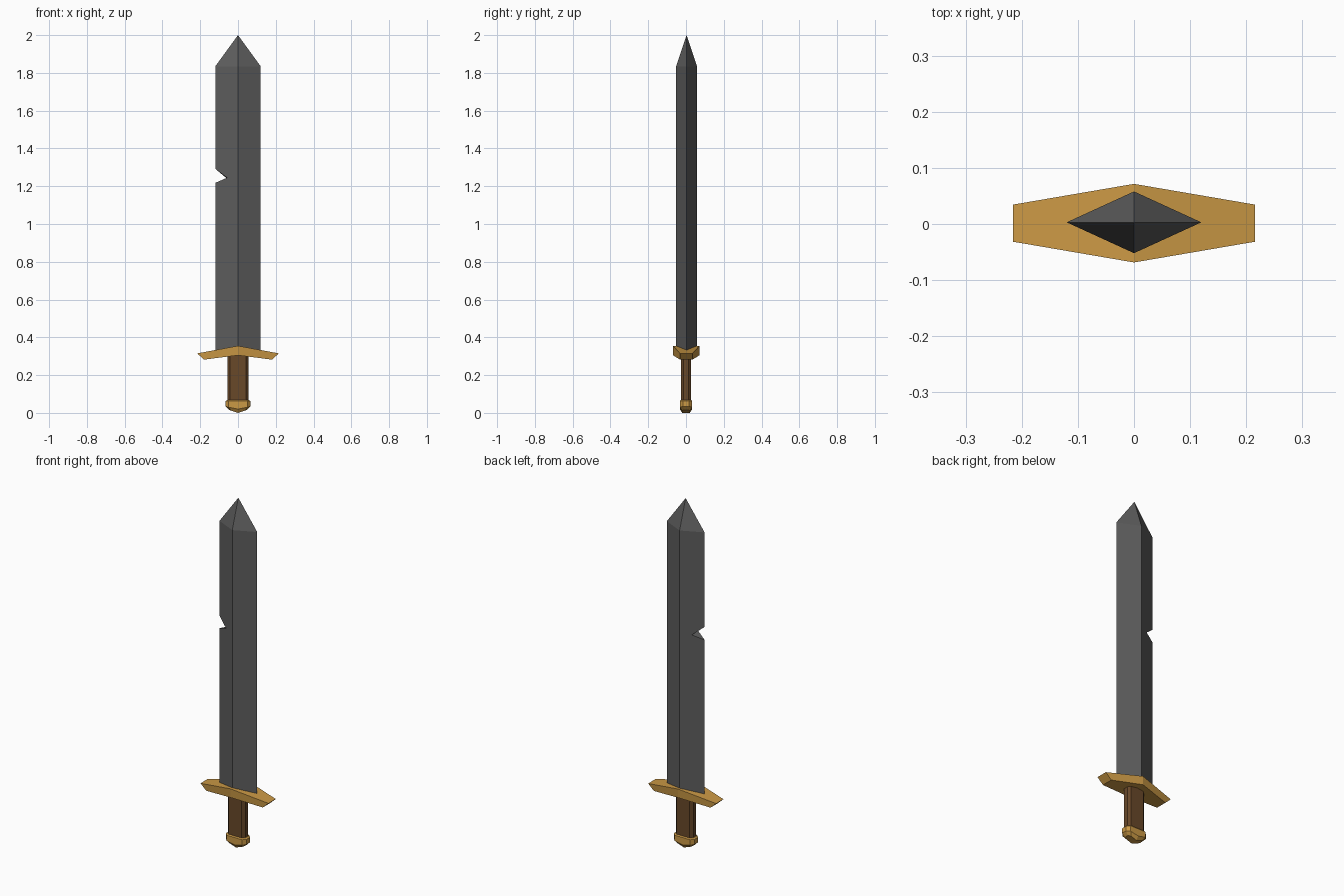
import bpy, bmesh

if "Cube" in bpy.data.objects:
    bpy.data.objects.remove(bpy.data.objects["Cube"])


def material(name, rgb):
    m = bpy.data.materials.new(name)
    m.diffuse_color = (*rgb, 1)
    m.use_nodes = True
    m.node_tree.nodes["Principled BSDF"].inputs["Base Color"].default_value = m.diffuse_color
    return m


steel = material("steel", (0.11, 0.11, 0.11))
brass = material("brass", (0.60, 0.32, 0.06))
leather = material("leather", (0.14, 0.065, 0.022))


def loft(name, rings, mat=None):
    """Join equal-length rings of points; a one-point last ring makes a tip."""
    bm = bmesh.new()
    loops = [[bm.verts.new(p) for p in r] for r in rings]
    for a, b in zip(loops, loops[1:]):
        n = len(a)
        for i in range(n):
            j = (i + 1) % n
            bm.faces.new((a[i], a[j], b[0]) if len(b) == 1 else (a[i], a[j], b[j], b[i]))
    bm.faces.new(loops[0])
    if len(loops[-1]) > 2:
        bm.faces.new(loops[-1])
    bmesh.ops.recalc_face_normals(bm, faces=bm.faces)
    me = bpy.data.meshes.new(name)
    bm.to_mesh(me)
    bm.free()
    ob = bpy.data.objects.new(name, me)
    bpy.context.collection.objects.link(ob)
    if mat:
        me.materials.append(mat)
    return ob


def diamond(z, hx=0.12, hy=0.055, cy=0.003):
    return [(hx, cy, z), (0, cy + hy, z), (-hx, cy, z), (0, cy - hy, z)]


def oval(hx, hy, z, dip=0.0):
    """Flattened ten-sided section whose middle can hang lower than its ends."""
    half = [(1, -0.45), (1, 0.45), (0.75, 1), (0, 1), (-0.75, 1)]
    pts = half + [(-x, -y) for x, y in half]
    return [(x * hx, y * hy, z - dip * (1 - abs(x))) for x, y in pts]


# Blade: diamond section with a pyramid tip
blade = loft("blade", [diamond(0.315), diamond(1.835), [(0, 0.003, 2.0)]], steel)

# Chip in the left edge, cut slightly askew
cutter = loft("notch_cutter", [
    [(-0.058, y, 1.243 - y * 0.08), (-0.182, y, 1.348 - y * 0.15), (-0.182, y, 1.201)]
    for y in (-0.1, 0.1)], steel)
cutter.hide_render = True
mod = blade.modifiers.new("notch", 'BOOLEAN')
mod.operation = 'DIFFERENCE'
mod.solver = 'EXACT'
mod.object = cutter
bpy.context.view_layer.objects.active = blade
bpy.ops.object.modifier_apply(modifier=mod.name)
bpy.data.objects.remove(cutter)

# Crossguard: drooping chevron that narrows to its ends
end = [(0.033, 0.315, 0.215), (0.033, 0.282, 0.18)]


def guard_section(s):
    if s == 0:
        top, bottom, hy, xt, xb = 0.355, 0.305, 0.07, 0, 0
    else:
        top, bottom, hy, xt, xb = 0.315, 0.282, 0.033, 0.216 * s, 0.18 * s
    c = 0.0015
    return [(xt, c - hy, top), (xt, c + hy, top), (xb, c + hy, bottom), (xb, c - hy, bottom)]


loft("crossguard", [guard_section(s) for s in (-1, 0, 1)], brass)

# Grip
loft("grip", [oval(0.055, 0.027, z) for z in (0.05, 0.315)], leather)

# Pommel: band with a bevelled, pointed underside
loft("pommel", [oval(0.058, 0.028, 0.068), oval(0.066, 0.033, 0.062),
                oval(0.066, 0.033, 0.034, 0.014), oval(0.048, 0.02, 0.016, 0.016)], brass)
